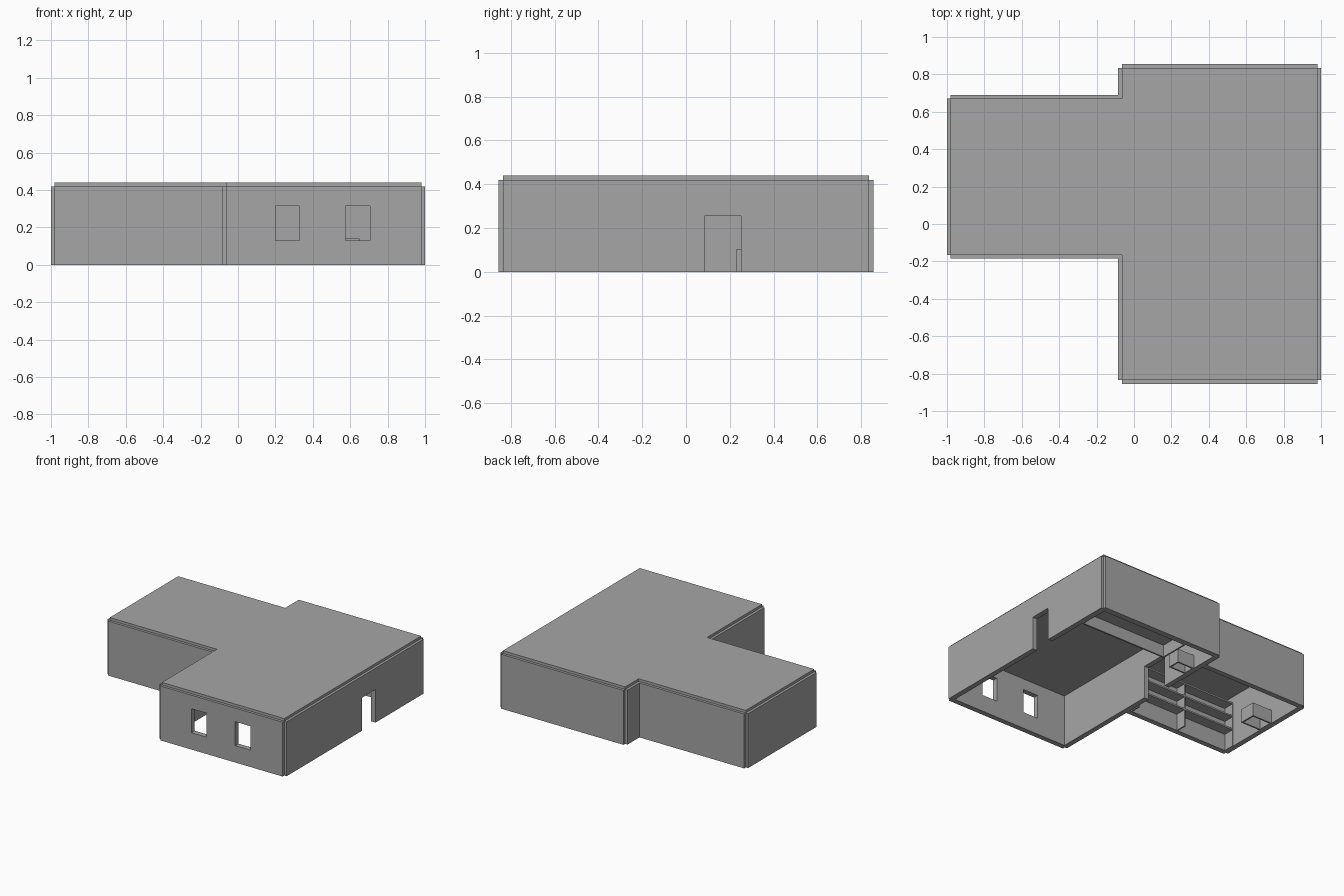
import bpy
import bmesh
from mathutils import Matrix, Vector

cube = bpy.data.objects.get("Cube")
if cube:
    bpy.data.objects.remove(cube, do_unlink=True)

grey = bpy.data.materials.new("plain_grey")
grey.use_nodes = True
colour = (0.38, 0.38, 0.38, 1)
grey.diffuse_color = colour
grey.node_tree.nodes["Principled BSDF"].inputs["Base Color"].default_value = colour


def finish(name, bm):
    bmesh.ops.recalc_face_normals(bm, faces=bm.faces)
    mesh = bpy.data.meshes.new(name)
    bm.to_mesh(mesh)
    bm.free()
    mesh.materials.append(grey)
    obj = bpy.data.objects.new(name, mesh)
    bpy.context.scene.collection.objects.link(obj)
    return obj


def box(name, x, y, z):
    low, high = Vector((x[0], y[0], z[0])), Vector((x[1], y[1], z[1]))
    bm = bmesh.new()
    bmesh.ops.create_cube(bm, size=1, matrix=Matrix.Translation((low + high) / 2)
                          @ Matrix.Diagonal((*(high - low), 1)))
    return finish(name, bm)


def cut(obj, x, y, z):
    """Cut a box-shaped opening and discard the cutter."""
    cutter = box("cutter", x, y, z)
    cutter.hide_render = True
    mod = obj.modifiers.new("opening", "BOOLEAN")
    mod.operation, mod.solver, mod.object = "DIFFERENCE", "EXACT", cutter
    bpy.context.view_layer.update()
    deps = bpy.context.evaluated_depsgraph_get()
    mesh = bpy.data.meshes.new_from_object(obj.evaluated_get(deps))
    obj.modifiers.clear()
    obj.data = mesh
    bpy.data.objects.remove(cutter, do_unlink=True)


# Footprint, counter-clockwise
T = 0.02
EAVE, CEILING, TOP = 0.42, 0.40, 0.44
footprint = [(-0.98, -0.165), (-0.065, -0.165), (-0.065, -0.835), (0.98, -0.835),
             (0.98, 0.835), (-0.065, 0.835), (-0.065, 0.67), (-0.98, 0.67)]

# Roof slab
bm = bmesh.new()
base = bm.faces.new([bm.verts.new((x, y, CEILING)) for x, y in footprint])
ext = bmesh.ops.extrude_face_region(bm, geom=[base], use_keep_orig=True)
bmesh.ops.translate(bm, vec=(0, 0, TOP - CEILING),
                    verts=[v for v in ext["geom"] if isinstance(v, bmesh.types.BMVert)])
finish("roof", bm)

# Outer walls, leaving the notched corners
wall_names = ["wing_front_wall", "main_inner_wall", "front_wall", "side_wall",
              "back_wall", "back_step_wall", "wing_back_wall", "wing_end_wall"]
walls = {}
for i, name in enumerate(wall_names):
    (ax, ay), (bx, by) = footprint[i], footprint[(i + 1) % len(footprint)]
    gx, gy = (0, T) if ay == by else (T, 0)
    walls[name] = box(name, (min(ax, bx) - gx, max(ax, bx) + gx),
                      (min(ay, by) - gy, max(ay, by) + gy), (0, EAVE))

# Windows and outside door
for x in ((0.2, 0.33), (0.575, 0.705)):
    cut(walls["front_wall"], x, (-1, -0.7), (0.13, 0.315))
cut(walls["side_wall"], (0.9, 1.1), (0.085, 0.25), (-0.1, 0.255))

# Partition between the main room and the wing
partition = box("partition", (-0.085, -0.045), (-0.165, 0.67), (0, CEILING))
cut(partition, (-0.2, 0.1), (0.06, 0.28), (-0.1, 0.255))


def open_box(name, x, y, height, t=0.012):
    """Thin-walled block without a bottom."""
    obj = box(name, x, y, (0, height))
    cut(obj, (x[0] + t, x[1] - t), (y[0] + t, y[1] - t), (-0.1, height - t))


# Furniture
open_box("back_counter", (0.21, 0.965), (0.575, 0.82), 0.105)
open_box("small_cabinet", (-0.05, 0.1), (0.5, 0.6), 0.105)
open_box("wing_desk", (-0.965, -0.79), (0.23, 0.36), 0.105)
box("counter_tray", (0.55, 0.65), (0.61, 0.71), (0.1, 0.14))

# Shelving along the front of the wing
for z in (0.13, 0.235, 0.34):
    box("shelf", (-0.97, -0.08), (-0.15, -0.06), (z, z + 0.012))
for x in (-0.96, -0.52, -0.1):
    box("shelf_post", (x - 0.005, x + 0.005), (-0.15, -0.062), (0, 0.35))
